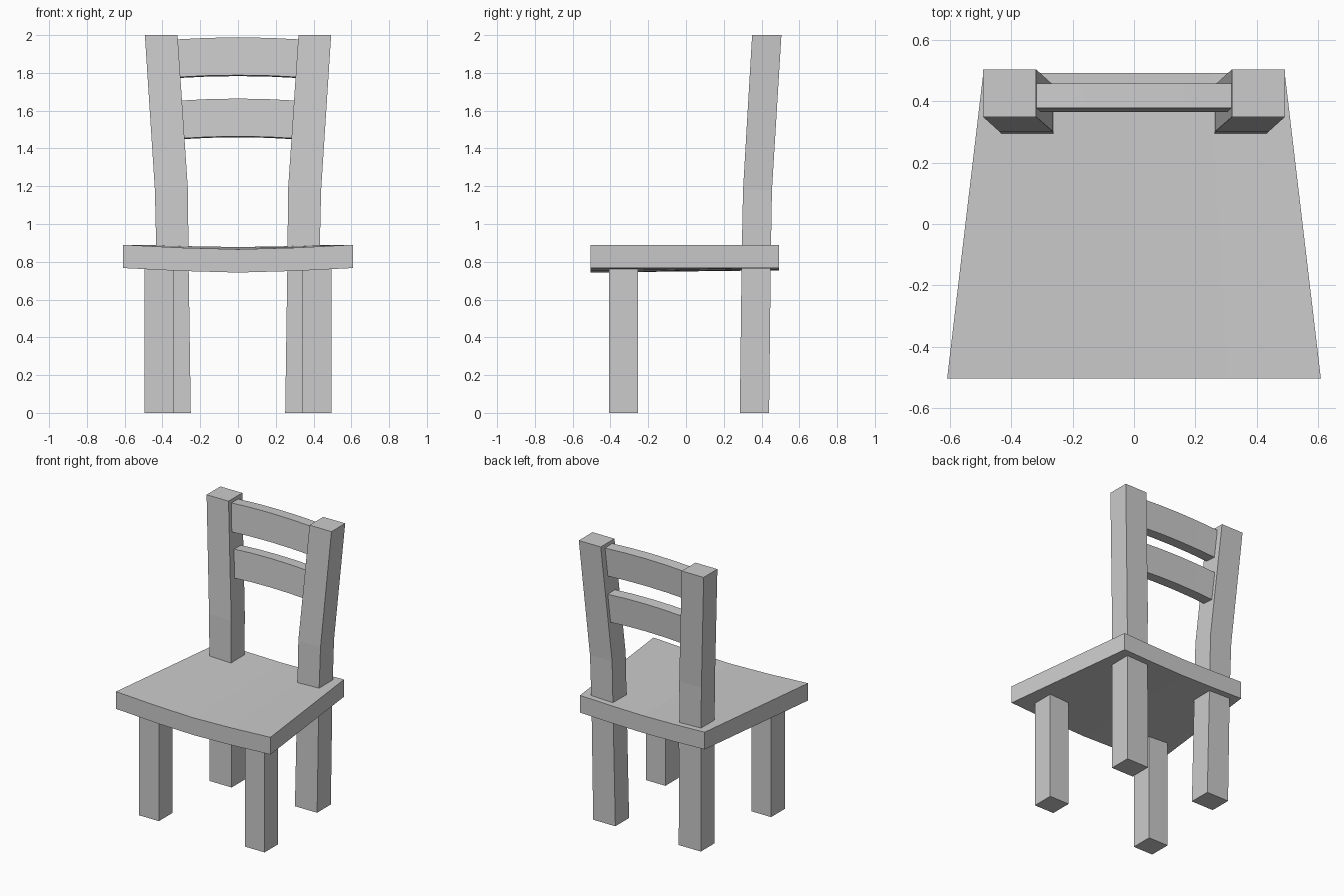
import bpy

if "Cube" in bpy.data.objects:
    bpy.data.objects.remove(bpy.data.objects["Cube"])


def loft(name, rings):
    """Skin a run of four-cornered rings into a closed, flat-faced solid."""
    verts = [p for ring in rings for p in ring]
    last = 4 * (len(rings) - 1)
    faces = [(3, 2, 1, 0), tuple(range(last, last + 4))]
    for r in range(len(rings) - 1):
        for i in range(4):
            a, b = 4 * r + i, 4 * r + (i + 1) % 4
            faces.append((a, b, b + 4, a + 4))
    mesh = bpy.data.meshes.new(name)
    mesh.from_pydata(verts, [], faces)
    obj = bpy.data.objects.new(name, mesh)
    bpy.context.collection.objects.link(obj)
    return obj


def post(name, levels):
    """Upright through (z, x min, x max, y min, y max) levels, mirrored to both sides."""
    obj = loft(name, [[(x0, y0, z), (x1, y0, z), (x1, y1, z), (x0, y1, z)]
                      for z, x0, x1, y0, y1 in levels])
    obj.modifiers.new("both_sides", 'MIRROR')


STEPS = (-1, -0.5, 0, 0.5, 1)

# Seat: tapered plank, dished in the middle, more so at the front
rings = []
for t in STEPS:
    dip = 1 - abs(t) ** 1.5
    zf, zb = -0.024 * dip, -0.012 * dip
    xf, xb = 0.61 * t, 0.492 * t
    rings.append([(xf, -0.505, 0.767 + zf), (xb, 0.493, 0.767 + zb),
                  (xb, 0.493, 0.89 + zb), (xf, -0.505, 0.89 + zf)])
loft("seat", rings)

# Front legs: straight and square
post("front_leg", [(0, 0.34, 0.495, -0.407, -0.253),
                   (0.80, 0.34, 0.495, -0.407, -0.253)])

# Back posts: run through the seat, then lean outward and back
post("back_post", [(0, 0.25, 0.425, 0.285, 0.44),
                   (0.83, 0.262, 0.432, 0.295, 0.449),
                   (1.18, 0.265, 0.44, 0.302, 0.455),
                   (2.0, 0.32, 0.493, 0.35, 0.505)])

# Back slats: gently arched and tilted with the posts
for name, z0, z1, half in (("upper_slat", 1.772, 1.974, 0.33),
                           ("lower_slat", 1.448, 1.65, 0.31)):
    rings = []
    for t in STEPS:
        arc = 0.011 * (1 - t * t)
        x = half * t
        rings.append([(x, 0.366, z0 + arc + 0.005), (x, 0.446, z0 + arc),
                      (x, 0.459, z1 + arc), (x, 0.379, z1 + arc + 0.003)])
    loft(name, rings)
